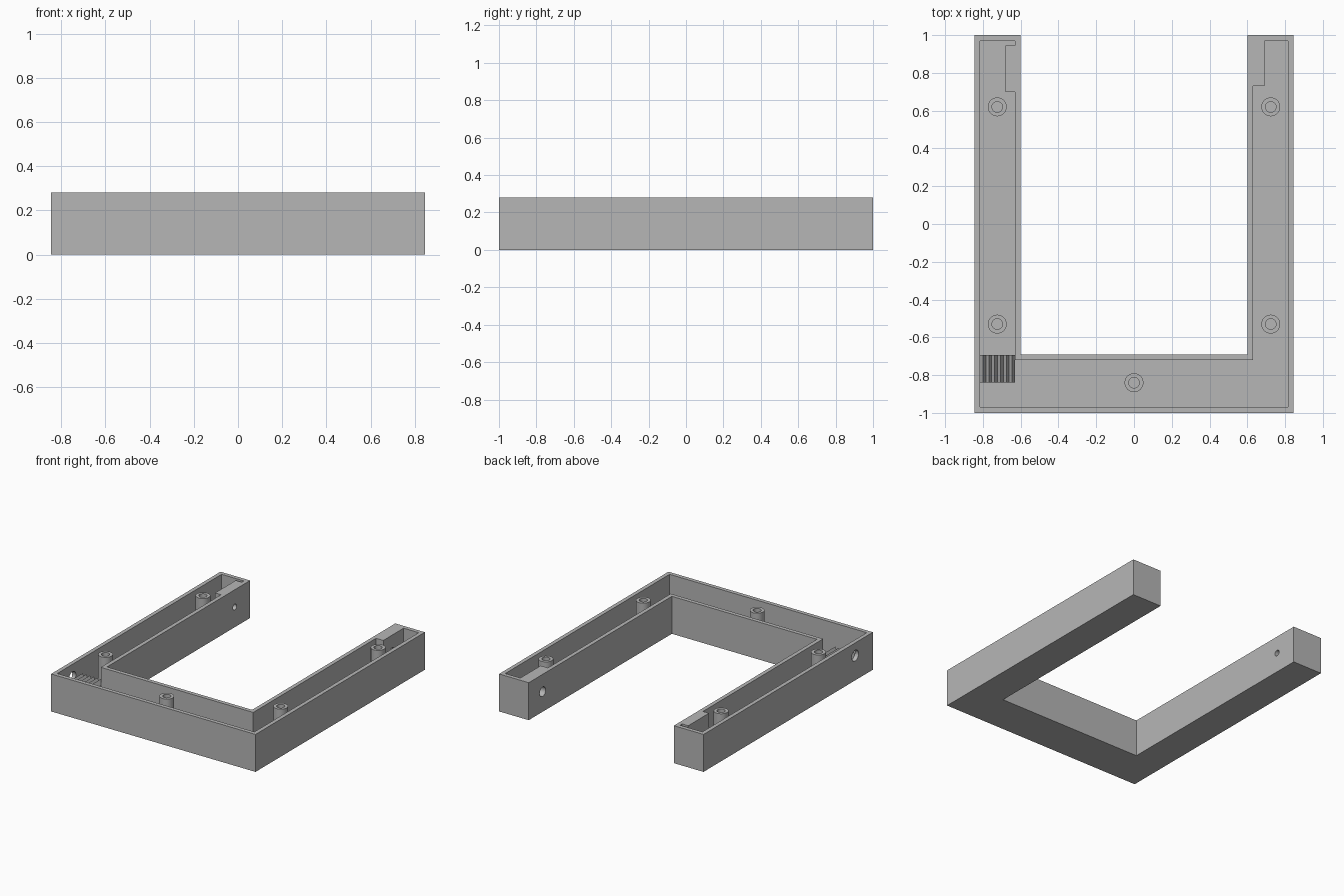
import bpy, bmesh, math
from mathutils import Matrix, Vector

cube = bpy.data.objects.get("Cube")
if cube:
    bpy.data.objects.remove(cube, do_unlink=True)

HEIGHT, FLOOR, WALL = 0.28, 0.03, 0.03

grey = bpy.data.materials.new("plain grey")
grey.use_nodes = True
grey.diffuse_color = (0.47, 0.47, 0.47, 1)
grey.node_tree.nodes["Principled BSDF"].inputs["Base Color"].default_value = grey.diffuse_color


def finish(name, bm):
    bmesh.ops.recalc_face_normals(bm, faces=bm.faces)
    mesh = bpy.data.meshes.new(name)
    bm.to_mesh(mesh)
    bm.free()
    mesh.materials.append(grey)
    obj = bpy.data.objects.new(name, mesh)
    bpy.context.collection.objects.link(obj)
    return obj


def extrude(name, points, offset):
    """Solid from a closed outline of 3D points pushed along an offset."""
    bm = bmesh.new()
    face = bm.faces.new([bm.verts.new(p) for p in points])
    result = bmesh.ops.extrude_face_region(bm, geom=[face], use_keep_orig=True)
    moved = [g for g in result["geom"] if isinstance(g, bmesh.types.BMVert)]
    bmesh.ops.translate(bm, verts=moved, vec=offset)
    return finish(name, bm)


def plan(name, outline, low, high):
    return extrude(name, [(x, y, low) for x, y in outline], Vector((0, 0, high - low)))


def rod_x(name, x, y, z, radius):
    """Sideways cylinder for boring through a wall."""
    bm = bmesh.new()
    place = Matrix.Translation((x, y, z)) @ Matrix.Rotation(math.pi / 2, 4, "Y")
    bmesh.ops.create_cone(bm, cap_ends=True, segments=32, radius1=radius,
                          radius2=radius, depth=0.16, matrix=place)
    return finish(name, bm)


def smooth(obj):
    bpy.ops.object.select_all(action="DESELECT")
    obj.select_set(True)
    bpy.context.view_layer.objects.active = obj
    bpy.ops.object.shade_smooth_by_angle(angle=math.radians(30))


def cut(target, cutter):
    cutter.hide_render = True
    mod = target.modifiers.new("cut", "BOOLEAN")
    mod.operation, mod.solver, mod.object = "DIFFERENCE", "EXACT", cutter
    bpy.context.view_layer.objects.active = target
    bpy.ops.object.modifier_apply(modifier=mod.name)
    bpy.data.objects.remove(cutter, do_unlink=True)


# U-shaped tray
X, IN, BASE = 0.845, 0.6, -0.69
tray = plan("tray", [(-X, -1), (X, -1), (X, 1), (IN, 1), (IN, BASE),
                     (-IN, BASE), (-IN, 1), (-X, 1)], 0, HEIGHT)

# Cavity outline leaves thicker mounting blocks at the arm tips
cx, cy, ci = X - WALL, 1 - WALL, IN + WALL
cavity = plan("cavity_cutter", [
    (-cx, -cy), (cx, -cy), (cx, cy), (0.69, cy), (0.69, 0.73), (ci, 0.73),
    (ci, BASE - WALL), (-ci, BASE - WALL), (-ci, 0.7), (-0.68, 0.7),
    (-0.68, 0.945), (-ci, 0.945), (-ci, cy), (-cx, cy)], FLOOR, HEIGHT + 0.1)
cut(tray, cavity)

# Holes through the arm tips and the cable hole in the outer wall
cut(tray, rod_x("right_tip_cutter", 0.64, 0.835, 0.15, 0.035))
cut(tray, rod_x("left_tip_cutter", -0.64, 0.82, 0.15, 0.022))
cut(tray, rod_x("cable_cutter", -X, -0.79, 0.185, 0.04))
smooth(tray)

# Hollow screw posts
def screw_post(name, x, y, outer=0.05, inner=0.028, sides=32):
    bm = bmesh.new()
    profile = [(0, FLOOR - 0.01), (outer, FLOOR - 0.01), (outer, HEIGHT),
               (inner, HEIGHT), (inner, FLOOR + 0.02), (0, FLOOR + 0.02)]
    verts = [bm.verts.new((r, 0, z)) for r, z in profile]
    edges = [bm.edges.new(pair) for pair in zip(verts, verts[1:])]
    bmesh.ops.spin(bm, geom=verts + edges, axis=(0, 0, 1), cent=(0, 0, 0),
                   angle=math.tau, steps=sides, use_duplicate=False)
    bmesh.ops.remove_doubles(bm, verts=bm.verts, dist=0.0005)
    post = finish(name, bm)
    post.location = (x, y, 0)
    smooth(post)


for side, sx in (("left", 1), ("right", -1)):
    screw_post(side + "_back_post", sx * 0.724, 0.62)
    screw_post(side + "_front_post", sx * 0.724, -0.53)
screw_post("middle_post", 0, -0.84)

# Ridged cable grip beside the cable hole
TEETH, start, end = 6, -cx, -ci
pitch = (end - start) / TEETH
ridge = [(start, FLOOR - 0.01)]
for i in range(TEETH):
    ridge += [(start + i * pitch, 0.15), (start + (i + 0.5) * pitch, 0.18)]
ridge += [(end, 0.15), (end, FLOOR - 0.01)]
extrude("cable_grip", [(x, -0.84, z) for x, z in ridge], Vector((0, 0.147, 0)))
